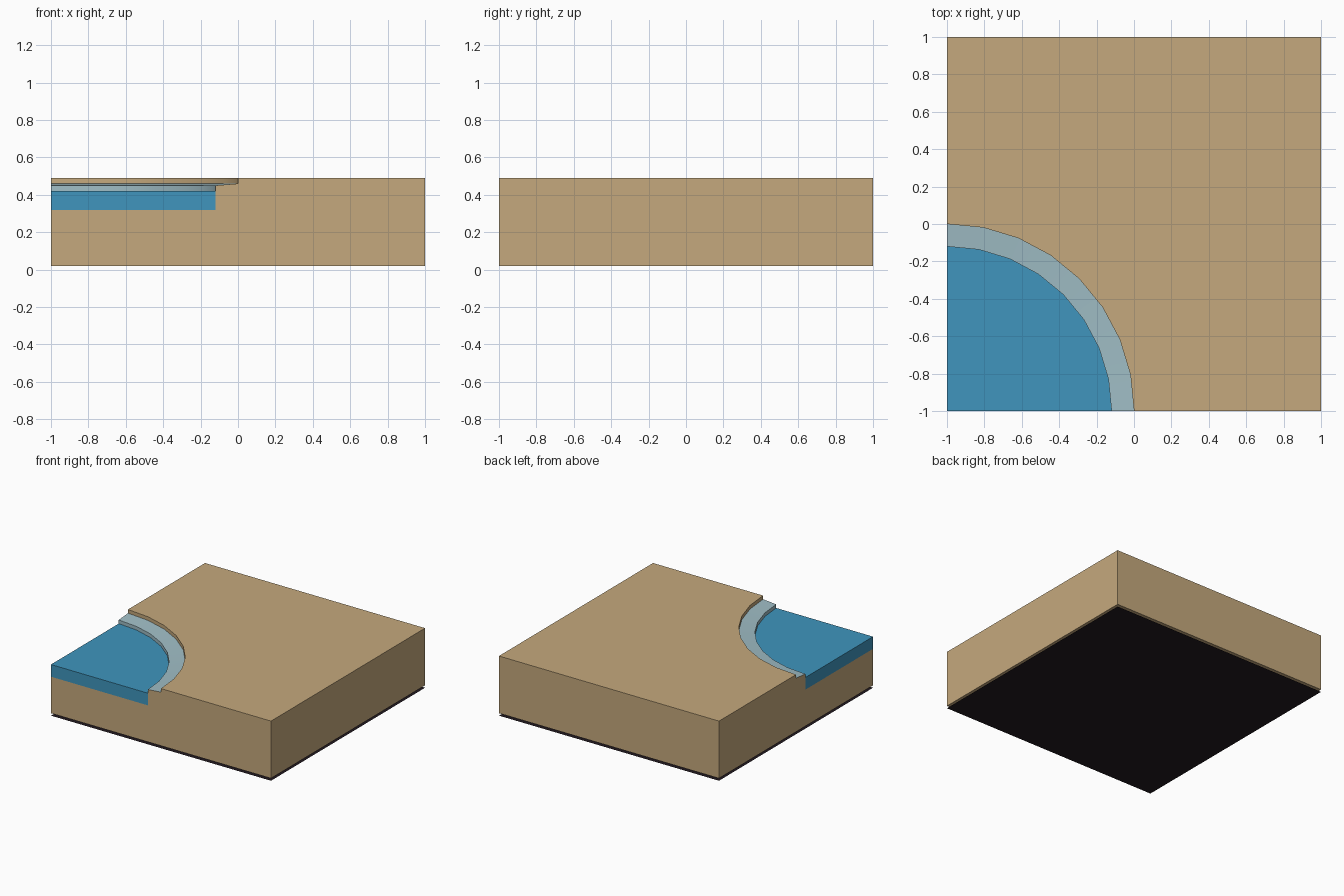
import bpy
import bmesh
from math import cos, sin, pi

if "Cube" in bpy.data.objects:
    bpy.data.objects.remove(bpy.data.objects["Cube"])

# Heights and shoreline radii
BASE, WATER_LOW, WATER, BANK_IN, BANK_OUT, TOP = 0.02, 0.32, 0.42, 0.45, 0.46, 0.49
R_IN, R_OUT = 0.88, 1.0
X_IN, X_OUT = R_IN - 1, R_OUT - 1
SEGMENTS = 8


def material(name, color):
    mat = bpy.data.materials.new(name)
    mat.use_nodes = True
    rgba = (*color, 1)
    mat.diffuse_color = rgba
    mat.node_tree.nodes["Principled BSDF"].inputs["Base Color"].default_value = rgba
    return mat


def arc(radius, z):
    """Quarter circle around the front corner, counter-clockwise."""
    angles = [pi / 2 * i / SEGMENTS for i in range(SEGMENTS + 1)]
    return [(radius * cos(a) - 1, radius * sin(a) - 1, z) for a in angles]


def strip(a, b):
    return [(a[i], b[i], b[i + 1], a[i + 1]) for i in range(len(a) - 1)]


def both_sides(face):
    """A face and its reflection across the x = y diagonal."""
    return [face, [(y, x, z) for x, y, z in reversed(face)]]


def front_wall(profile):
    return both_sides([(x, -1, z) for x, z in profile])


def square(z):
    return [(-1, -1, z), (1, -1, z), (1, 1, z), (-1, 1, z)]


def part(name, faces, mat):
    bm = bmesh.new()
    for face in faces:
        bm.faces.new([bm.verts.new(p) for p in face])
    bmesh.ops.remove_doubles(bm, verts=bm.verts, dist=0.0001)
    mesh = bpy.data.meshes.new(name)
    bm.to_mesh(mesh)
    bm.free()
    mesh.materials.append(mat)
    obj = bpy.data.objects.new(name, mesh)
    bpy.context.collection.objects.link(obj)
    bpy.ops.object.select_all(action='DESELECT')
    obj.select_set(True)
    bpy.context.view_layer.objects.active = obj
    bpy.ops.object.shade_smooth_by_angle()
    return obj


sand = material("sand", (0.558, 0.397, 0.205))
blue = material("water blue", (0.050, 0.300, 0.508))
pale = material("foam pale blue", (0.352, 0.515, 0.565))
dark = material("dark underside", (0.016, 0.010, 0.014))

# Sand block: notched front and side walls, plain far walls, top, underside, bank
shore = arc(R_OUT, TOP)
notched = [(-1, BASE), (1, BASE), (1, TOP), (X_OUT, TOP), (X_OUT, BANK_OUT),
           (X_IN, BANK_IN), (X_IN, WATER_LOW), (-1, WATER_LOW)]
sand_faces = front_wall(notched)
sand_faces += both_sides([(1, 1, BASE), (-1, 1, BASE), (-1, 1, TOP), (1, 1, TOP)])
sand_faces.append(shore[::-1] + square(TOP)[1:])
sand_faces.append(square(BASE)[::-1])
sand_faces += strip(arc(R_OUT, BANK_OUT), shore)
part("sand_block", sand_faces, sand)

# Water: quarter disc with two outer walls
water_faces = [[(-1, -1, WATER)] + arc(R_IN, WATER)]
water_faces += front_wall([(-1, WATER_LOW), (X_IN, WATER_LOW), (X_IN, WATER), (-1, WATER)])
part("water", water_faces, blue)

# Foam shore: low inner step and gently sloping ring
step = arc(R_IN, BANK_IN)
part("foam_shore", strip(arc(R_IN, WATER), step) + strip(step, arc(R_OUT, BANK_OUT)), pale)

# Dark sheet under the tile
part("bottom_sheet", [square(0)[::-1]], dark)
